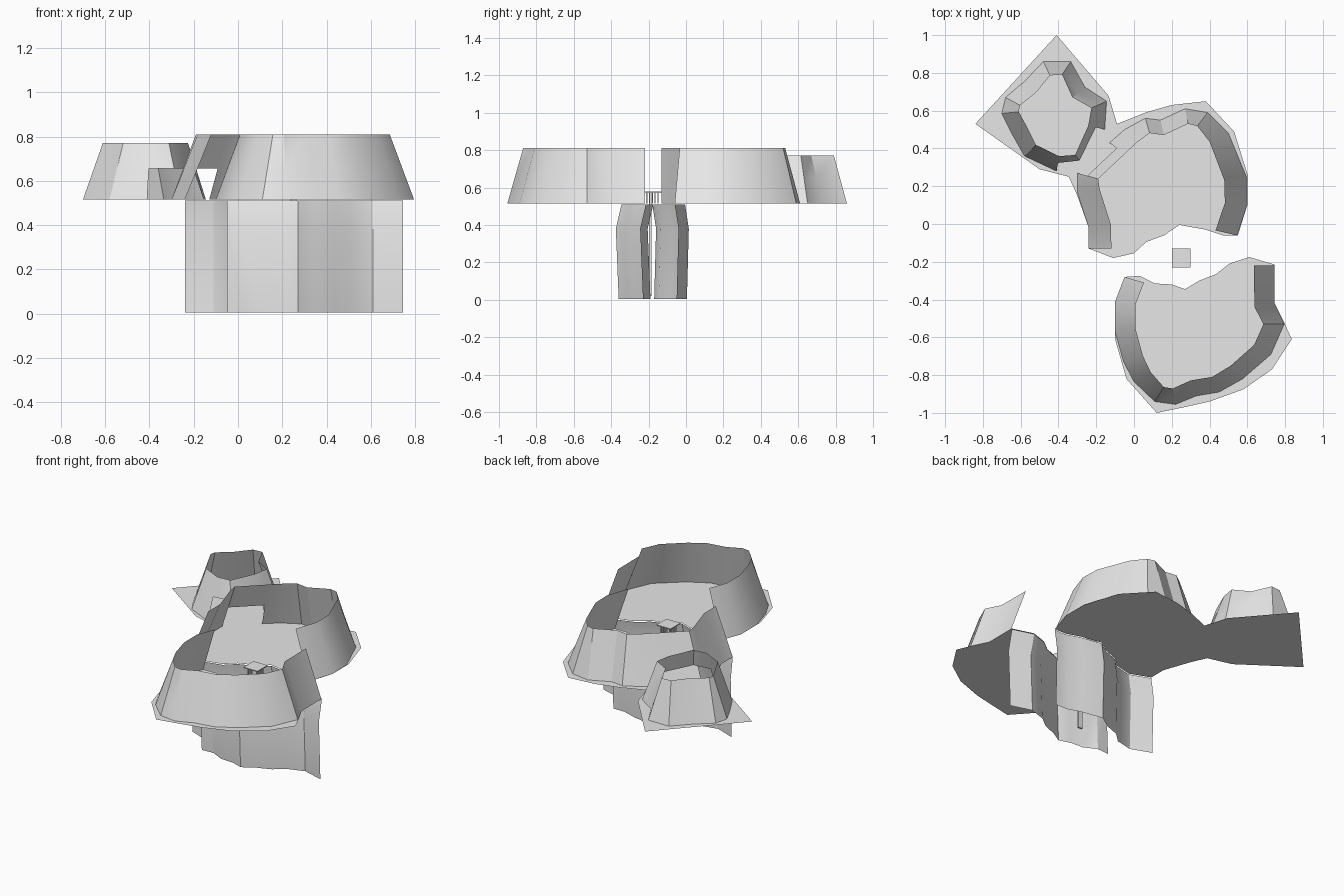
import bpy
import bmesh
import math
from mathutils import Vector

cube = bpy.data.objects.get("Cube")
if cube:
    bpy.data.objects.remove(cube, do_unlink=True)

GROUND = 0.515
DOOR_TOP = 0.655

stone = bpy.data.materials.new("stone_grey")
stone.use_nodes = True
stone.diffuse_color = (0.8, 0.8, 0.8, 1)
stone.node_tree.nodes["Principled BSDF"].inputs["Base Color"].default_value = stone.diffuse_color


def finish(name, bm, smooth=True):
    mesh = bpy.data.meshes.new(name)
    bm.to_mesh(mesh)
    bm.free()
    mesh.materials.append(stone)
    obj = bpy.data.objects.new(name, mesh)
    bpy.context.collection.objects.link(obj)
    if smooth:
        bpy.ops.object.select_all(action="DESELECT")
        obj.select_set(True)
        bpy.context.view_layer.objects.active = obj
        bpy.ops.object.shade_smooth_by_angle(angle=math.radians(30))
    return obj


def sheet(name, rows, closed=False, doors=()):
    """Skin rows of points from bottom to top; doors lists open bottom segments."""
    bm = bmesh.new()
    grid = [[bm.verts.new(p) for p in row] for row in rows]
    count = len(rows[0])
    for r, (low, high) in enumerate(zip(grid, grid[1:])):
        for i in range(count if closed else count - 1):
            if r == 0 and i in doors:
                continue
            j = (i + 1) % count
            bm.faces.new((low[i], low[j], high[j], high[i]))
    return finish(name, bm)


def inset(path, amount, closed):
    """Move a counter-clockwise path inwards, with separate x and y amounts."""
    pts = [Vector(p) for p in path]
    result = []
    for i, p in enumerate(pts):
        normal = Vector((0, 0))
        for a, b in ((i - 1, i), (i, i + 1)):
            if closed or (a >= 0 and b < len(pts)):
                d = (pts[b % len(pts)] - pts[a]).normalized()
                normal += Vector((-d.y, d.x))
        normal.normalize()
        result.append(p + Vector((normal.x * amount[0], normal.y * amount[1])))
    return result


def leaning_wall(name, path, top, amount, closed=False, doors=()):
    upper = inset(path, amount, closed)
    rows = []
    for z in (GROUND, DOOR_TOP, top):
        t = (z - GROUND) / (top - GROUND)
        rows.append([(*Vector(a).lerp(b, t), z) for a, b in zip(path, upper)])
    return sheet(name, rows, closed, doors)


def floor(name, outline):
    bm = bmesh.new()
    bm.faces.new([bm.verts.new((x, y, GROUND)) for x, y in outline])
    return finish(name, bm, smooth=False)


def cliff(name, edge, bulge):
    levels = ((0.005, 0.5), (0.38, 1), (0.51, 0))
    return sheet(name, [[(x, y + bulge * k, z) for x, y in edge] for z, k in levels])


# Gorge edges shared by the floors and the cliffs
back_edge = [(-0.24, -0.13), (-0.11, -0.18), (0, -0.155), (0.065, -0.095), (0.16, -0.06),
             (0.24, -0.005), (0.38, -0.03), (0.47, -0.06), (0.55, -0.06)]
front_edge = [(0.745, -0.215), (0.61, -0.175), (0.505, -0.21), (0.435, -0.265), (0.345, -0.3),
              (0.27, -0.345), (0.2, -0.32), (0.11, -0.315), (0.03, -0.275), (-0.05, -0.28)]

# Floors
floor("back_floor", back_edge + [
    (0.6, 0.1), (0.6, 0.265), (0.53, 0.49), (0.38, 0.65), (0.2, 0.63), (0.06, 0.59),
    (-0.09, 0.53), (-0.135, 0.68), (-0.41, 1), (-0.84, 0.53), (-0.5, 0.29),
    (-0.345, 0.25), (-0.3, 0.15), (-0.24, -0.02)])
floor("front_floor", front_edge + [
    (-0.1, -0.41), (-0.1, -0.61), (-0.04, -0.82), (0.12, -1), (0.265, -0.97), (0.4, -0.94),
    (0.58, -0.875), (0.73, -0.77), (0.835, -0.61), (0.79, -0.51), (0.745, -0.42)])

# Cliffs down into the gorge
cliff("back_cliff", back_edge, 0.02)
cliff("front_cliff", front_edge, -0.03)

# Leaning chamber walls, open towards the gorge
leaning_wall("back_chamber_wall", [
    (0.545, -0.06), (0.6, 0.1), (0.595, 0.25), (0.5, 0.48), (0.39, 0.59), (0.27, 0.61),
    (0.14, 0.55), (0.06, 0.56), (-0.05, 0.5), (-0.13, 0.43), (-0.3, 0.27), (-0.3, 0.17),
    (-0.24, -0.02), (-0.24, -0.13)], 0.81, (0.12, 0.08), doors=[9])
leaning_wall("front_chamber_wall", [
    (-0.05, -0.28), (-0.1, -0.41), (-0.1, -0.57), (-0.055, -0.73), (0, -0.835), (0.11, -0.94),
    (0.22, -0.955), (0.33, -0.91), (0.45, -0.89), (0.575, -0.82), (0.725, -0.69),
    (0.795, -0.53), (0.745, -0.42), (0.745, -0.22)], 0.81, (0.11, 0.085))

# Small side chamber with a doorway to the back chamber
leaning_wall("side_chamber_wall", [
    (-0.7, 0.585), (-0.645, 0.475), (-0.58, 0.36), (-0.41, 0.28), (-0.26, 0.3), (-0.155, 0.5),
    (-0.145, 0.65), (-0.26, 0.725), (-0.335, 0.86), (-0.48, 0.86), (-0.58, 0.755),
    (-0.68, 0.67)], 0.77, (0.09, 0.08), closed=True, doors=[3, 4])

# Lift in the gorge: a square cap on thin hanging bars
bm = bmesh.new()


def box(centre, size):
    verts = bmesh.ops.create_cube(bm, size=1)["verts"]
    bmesh.ops.scale(bm, vec=size, verts=verts)
    bmesh.ops.translate(bm, vec=centre, verts=verts)


box((0.25, -0.18, 0.575), (0.1, 0.1, 0.006))
for x in (0.22, 0.28):
    for i in range(5):
        box((x, -0.21 + 0.015 * i, 0.545), (0.006, 0.006, 0.06))
box((0.25, -0.19, 0.295), (0.03, 0.012, 0.55))
finish("gorge_lift", bm, smooth=False)
